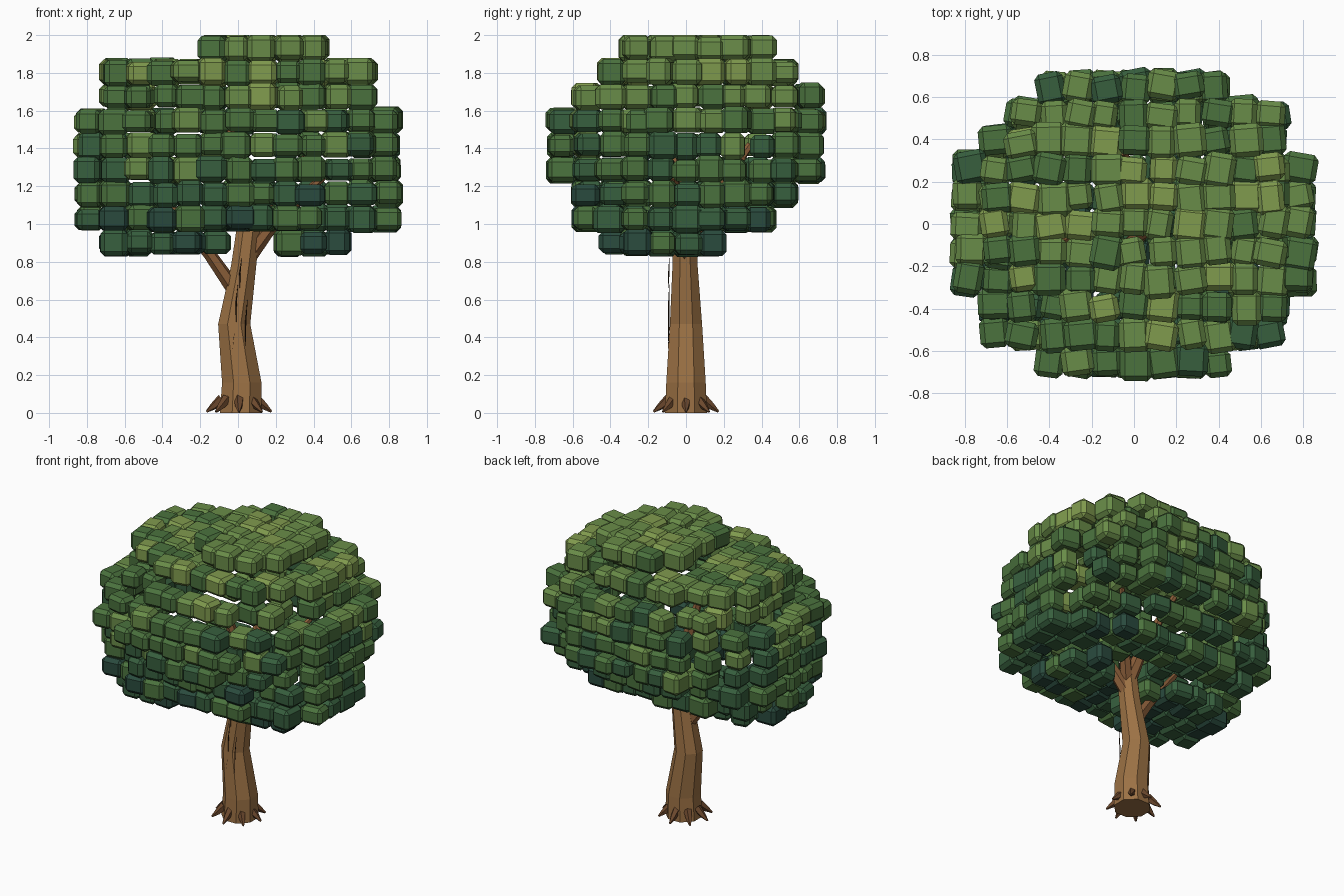
import bpy, bmesh, math, random
from mathutils import Vector, Matrix

if "Cube" in bpy.data.objects:
    bpy.data.objects.remove(bpy.data.objects["Cube"])

random.seed(11)


def material(name, rgb):
    m = bpy.data.materials.new(name)
    m.diffuse_color = (*rgb, 1)
    m.use_nodes = True
    m.node_tree.nodes["Principled BSDF"].inputs["Base Color"].default_value = m.diffuse_color
    return m


def add_object(name, bm, mat):
    bmesh.ops.recalc_face_normals(bm, faces=bm.faces[:])
    mesh = bpy.data.meshes.new(name)
    bm.to_mesh(mesh)
    bm.free()
    mesh.materials.append(mat)
    obj = bpy.data.objects.new(name, mesh)
    bpy.context.collection.objects.link(obj)
    return obj


def tube(name, path, sides, mat, level=False):
    """Faceted tube through (x, y, z, radius) points; level keeps rings horizontal."""
    bm = bmesh.new()
    pts = [Vector(p[:3]) for p in path]
    rings = []
    for i, p in enumerate(pts):
        d = pts[min(i + 1, len(pts) - 1)] - pts[max(i - 1, 0)]
        rot = Matrix() if level else d.to_track_quat('Z', 'Y').to_matrix().to_4x4()
        ring = []
        for s in range(sides):
            a = 2 * math.pi * (s + 0.5) / sides
            v = Vector((math.cos(a), math.sin(a), 0)) * path[i][3]
            ring.append(bm.verts.new(p + rot @ v))
        rings.append(ring)
    for a, b in zip(rings, rings[1:]):
        for s in range(sides):
            t = (s + 1) % sides
            bm.faces.new((a[s], a[t], b[t], b[s]))
    bm.faces.new(rings[0])
    bm.faces.new(rings[-1])
    return add_object(name, bm, mat)


bark = material("bark", (0.33, 0.165, 0.058))
root_mat = material("root_bark", (0.15, 0.065, 0.026))
crack_mat = material("bark_crack", (0.03, 0.014, 0.007))
branch_mat = material("branch_bark", (0.26, 0.114, 0.042))
greens = [material("leaf_%d" % i, c) for i, c in enumerate([
    (0.023, 0.070, 0.048), (0.038, 0.114, 0.048), (0.070, 0.170, 0.048),
    (0.141, 0.262, 0.065), (0.216, 0.327, 0.076)])]

# Trunk with a gentle bend
tube("trunk", [(0.015, 0, 0, 0.12), (0.02, 0, 0.16, 0.113), (-0.02, 0, 0.47, 0.092),
               (0.03, -0.005, 0.78, 0.072), (0.055, -0.005, 0.98, 0.067)], 8, bark, True)

# Branches reaching into the canopy
branches = [
    [(-0.01, 0, 0.64, 0.042), (-0.15, -0.03, 0.84, 0.034), (-0.42, -0.1, 1.17, 0.02)],
    [(0.05, 0, 0.82, 0.045), (0.17, -0.02, 0.98, 0.036), (0.45, -0.06, 1.25, 0.02)],
    [(0.05, 0, 0.90, 0.05), (0.03, 0.14, 1.13, 0.035), (-0.05, 0.34, 1.42, 0.02)],
    [(0.05, 0, 0.92, 0.055), (0.03, -0.05, 1.2, 0.04), (-0.04, -0.1, 1.5, 0.022)],
    [(0.06, 0, 0.90, 0.045), (0.18, 0.12, 1.1, 0.03), (0.35, 0.3, 1.35, 0.018)],
]
for i, path in enumerate(branches):
    tube("branch_%d" % (i + 1), path, 6, branch_mat)

# Root spurs around the base
for i in range(8):
    a = math.pi * i / 4
    c, s = math.cos(a), math.sin(a)
    tube("root_%d" % (i + 1), [(0.005 + 0.09 * c, 0.09 * s, 0.075, 0.028),
                               (0.005 + 0.135 * c, 0.135 * s, 0.035, 0.02),
                               (0.005 + 0.172 * c, 0.172 * s, 0.006, 0.006)], 5, root_mat)

# Thin bark cracks standing just off the front faces
for i, (x, z0, z1) in enumerate([(-0.03, 0.2, 0.42), (0.04, 0.34, 0.6),
                                 (-0.01, 0.48, 0.68), (0.01, 0.66, 0.82)]):
    tube("bark_crack_%d" % (i + 1), [(x, -0.094, z0, 0.001), (x, -0.091, (z0 + z1) / 2, 0.004),
                                     (x + 0.01, -0.088, z1, 0.001)], 4, crack_mat)

# Canopy layers: x and y limits of each level, from the bottom up
STEP = 0.13
layers = [
    [(-0.72, -0.02, -0.47, 0.21), (0.20, 0.61, -0.42, 0.21)],
    [(-0.84, 0.86, -0.61, 0.48)],
    [(-0.88, 0.87, -0.61, 0.58)],
    [(-0.86, 0.87, -0.70, 0.74)],
    [(-0.88, 0.88, -0.74, 0.73)],
    [(-0.86, 0.88, -0.72, 0.74)],
    [(-0.72, 0.72, -0.60, 0.74)],
    [(-0.72, 0.74, -0.48, 0.60)],
    [(-0.20, 0.48, -0.34, 0.46)],
]


def inside(i, j, k):
    """True where a leaf block belongs to the rounded outline of layer k."""
    if not 0 <= k < len(layers):
        return False
    x, y = i * STEP, j * STEP
    if k < 2 and math.hypot(x - 0.06, y - 0.06) < 0.17:
        return False
    for x0, x1, y0, y1 in layers[k]:
        u = abs(x - (x0 + x1) / 2) / ((x1 - x0) / 2 - 0.035)
        v = abs(y - (y0 + y1) / 2) / ((y1 - y0) / 2 - 0.035)
        if u ** 2.5 + v ** 2.5 <= 1:
            return True
    return False


def bevelled_block(bm, matrix, size):
    """Chamfered box, built as an eight-sided stack of corner triples."""
    part = bmesh.new()
    bmesh.ops.create_cube(part, size=1)
    bmesh.ops.scale(part, vec=size, verts=part.verts[:])
    bmesh.ops.bevel(part, geom=part.edges[:], offset=0.024, segments=1,
                    affect='EDGES', profile=0.5)
    part.transform(matrix)
    index = {v: bm.verts.new(v.co) for v in part.verts}
    for f in part.faces:
        bm.faces.new([index[v] for v in f.verts])
    part.free()


# Leaf blocks on the outside of the canopy, darker low down and lighter on top
meshes = [bmesh.new() for _ in greens]
neighbours = [(1, 0, 0), (-1, 0, 0), (0, 1, 0), (0, -1, 0), (0, 0, 1), (0, 0, -1)]
for k in range(len(layers)):
    for i in range(-7, 8):
        for j in range(-6, 7):
            if not inside(i, j, k):
                continue
            if all(inside(i + a, j + b, k + c) for a, b, c in neighbours):
                continue
            size = (random.uniform(0.125, 0.165), random.uniform(0.125, 0.165),
                    random.uniform(0.11, 0.145))
            pos = Vector((i * STEP + random.uniform(-0.015, 0.015),
                          j * STEP + random.uniform(-0.015, 0.015),
                          0.9 + 0.129 * k + random.uniform(-0.007, 0.007)))
            pos.z = min(pos.z, 2.0 - size[2] / 2)
            spin = Matrix.Rotation(random.uniform(-0.2, 0.2), 4, 'Z')
            tone = round(0.9 + 0.27 * k + random.uniform(-1.1, 1.1))
            bevelled_block(meshes[max(0, min(4, tone))],
                           Matrix.Translation(pos) @ spin, size)
for n, bm in enumerate(meshes):
    add_object("leaf_blocks_%d" % (n + 1), bm, greens[n])
